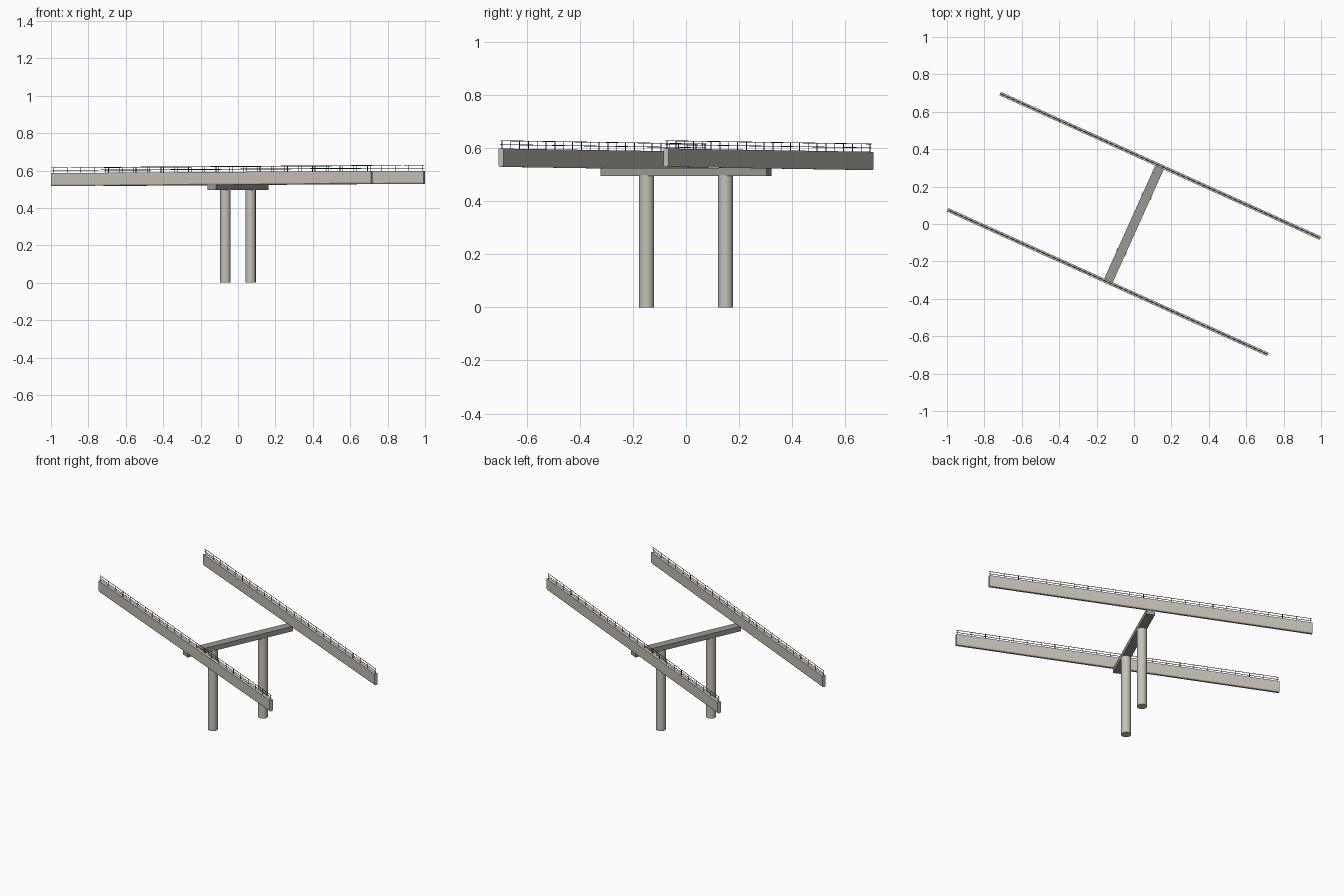
import bpy, bmesh, math
from mathutils import Matrix, Vector

if "Cube" in bpy.data.objects:
    bpy.data.objects.remove(bpy.data.objects["Cube"])

YAW = -math.radians(24.3)      # bridge direction in plan
SLOPE = 0.0065                 # deck climbs slightly to the right
LENGTH = 1.878
SIDE = 0.341                   # girder offset from the centre line
POSTS = 24
turn = Matrix.Rotation(YAW, 4, 'Z')
tilt = Matrix.Identity(4)
tilt[2][0] = SLOPE             # shear keeps ends and posts vertical


def material(name, colour):
    mat = bpy.data.materials.new(name)
    mat.diffuse_color = (*colour, 1)
    mat.use_nodes = True
    mat.node_tree.nodes["Principled BSDF"].inputs["Base Color"].default_value = mat.diffuse_color
    return mat


concrete = material("concrete", (0.56, 0.54, 0.47))
girder_paint = material("girder_grey", (0.55, 0.52, 0.46))
cap_concrete = material("cap_concrete", (0.33, 0.315, 0.29))
rail_metal = material("rail_metal", (0.03, 0.035, 0.04))


def finish(name, bm, matrix, mat, smooth=False):
    bm.transform(matrix)
    bmesh.ops.recalc_face_normals(bm, faces=bm.faces)
    mesh = bpy.data.meshes.new(name)
    bm.to_mesh(mesh)
    bm.free()
    mesh.materials.append(mat)
    ob = bpy.data.objects.new(name, mesh)
    bpy.context.collection.objects.link(ob)
    if smooth:
        bpy.context.view_layer.objects.active = ob
        ob.select_set(True)
        bpy.ops.object.shade_smooth_by_angle(angle=math.radians(40))
        ob.select_set(False)


def add_box(bm, centre, size):
    m = Matrix.Translation(centre) @ Matrix.Diagonal((*size, 1))
    bmesh.ops.create_cube(bm, size=1, matrix=m)


def add_rod(bm, centre, radius, length, sides, along_x=False):
    m = Matrix.Translation(centre)
    if along_x:
        m = m @ Matrix.Rotation(math.pi / 2, 4, 'Y')
    bmesh.ops.create_cone(bm, cap_ends=True, segments=sides, radius1=radius,
                          radius2=radius, depth=length, matrix=m)


for side, label in ((-1, "front"), (1, "back")):
    y = side * SIDE

    # edge girder: thin web with a chamfered lower lip
    bm = bmesh.new()
    profile = [(-0.010, 0.592), (0.010, 0.592), (0.010, 0.530),
               (0.006, 0.523), (-0.006, 0.523), (-0.010, 0.530)]
    face = bm.faces.new([bm.verts.new((-LENGTH / 2, y + a, z)) for a, z in profile])
    ext = bmesh.ops.extrude_face_region(bm, geom=[face], use_keep_orig=True)
    bmesh.ops.translate(bm, vec=Vector((LENGTH, 0, 0)),
                        verts=[v for v in ext["geom"] if isinstance(v, bmesh.types.BMVert)])
    finish(label + "_girder", bm, turn @ tilt, girder_paint)

    # handrail: posts with two long rails
    bm = bmesh.new()
    span = LENGTH - 0.02
    for i in range(POSTS):
        x = -span / 2 + span * i / (POSTS - 1)
        add_rod(bm, (x, y, 0.6065), 0.0017, 0.031, 6)
    for z in (0.607, 0.6215):
        add_rod(bm, (0, y, z), 0.0015, LENGTH, 6, along_x=True)
    finish(label + "_railing", bm, turn @ tilt, rail_metal)

    # round pier column
    bm = bmesh.new()
    add_rod(bm, (0, side * 0.163, 0.249), 0.028, 0.498, 24)
    finish(label + "_column", bm, turn, concrete, smooth=True)

# pier cap beam across both columns
bm = bmesh.new()
add_box(bm, (0, 0, 0.510), (0.05, 0.686, 0.030))
finish("cap_beam", bm, turn, cap_concrete)
